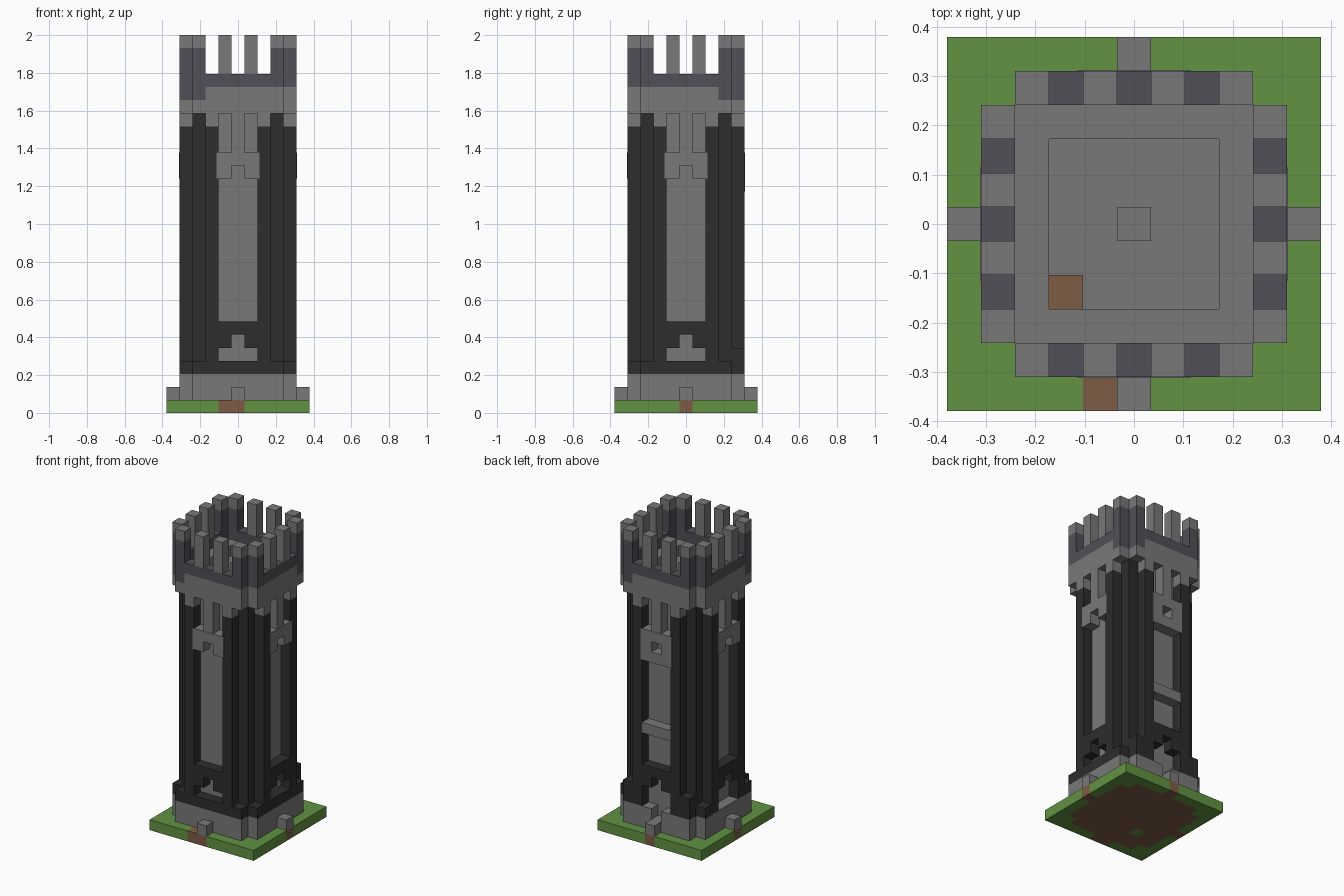
import bpy, bmesh
from mathutils import Matrix, Vector

if "Cube" in bpy.data.objects:
    bpy.data.objects.remove(bpy.data.objects["Cube"], do_unlink=True)

V = 2 / 29  # edge of one block


def material(name, r, g, b):
    m = bpy.data.materials.new(name)
    m.use_nodes = True
    m.diffuse_color = (r, g, b, 1)
    m.node_tree.nodes["Principled BSDF"].inputs["Base Color"].default_value = (r, g, b, 1)
    return m


STONE = material("grey stone", .19, .19, .19)
DARK = material("charcoal stone", .026, .026, .026)
SLATE = material("slate", .08, .08, .095)
GRASS = material("grass green", .122, .287, .055)
SOIL = material("soil brown", .205, .107, .061)


def finish(name, bm, *mats):
    me = bpy.data.meshes.new(name)
    bm.to_mesh(me)
    bm.free()
    ob = bpy.data.objects.new(name, me)
    for m in mats:
        me.materials.append(m)
    bpy.context.collection.objects.link(ob)
    return ob


def part(name, mat, boxes):
    """Boxes are (x0, x1, y0, y1, z0, z1, quarter turns) in block units."""
    bm = bmesh.new()
    for x0, x1, y0, y1, z0, z1, turn in boxes:
        lo, hi = Vector((x0, y0, z0)) * V, Vector((x1, y1, z1)) * V
        place = Matrix.Translation((lo + hi) / 2) @ Matrix.Diagonal((*(hi - lo), 1))
        bmesh.ops.create_cube(bm, size=1, matrix=Matrix.Rotation(turn * 1.5707963, 4, 'Z') @ place)
    return finish(name, bm, mat)


def block(half_x, half_y, z0, z1):
    return (-half_x, half_x, -half_y, half_y, z0, z1, 0)


def strip(x0, x1, z0, z1, turn, front=4.5):
    return (x0, x1, -front, -3.5, z0, z1, turn)


def pair(x0, x1, z0, z1, turn, front=4.5):
    return [strip(x0, x1, z0, z1, turn, front), strip(-x1, -x0, z0, z1, turn, front)]


SIDES = range(4)  # front, right-hand, back, left-hand
BACK = 2

# Ground slab: soil under the tower and paths, grass around
bm = bmesh.new()
bmesh.ops.create_grid(bm, x_segments=11, y_segments=11, size=5.5 * V)
for f in bm.faces:
    c = f.calc_center_median() / V
    i, j = round(c.x), round(c.y)
    a, b = sorted((abs(i), abs(j)))
    under = b <= 4 and a <= 3 and (i, j) != (-2, -2)
    path = (b == 5 and a == 0) or (i, j) == (-1, -5)
    f.material_index = int(under or path)
bmesh.ops.translate(bm, verts=bm.verts, vec=(0, 0, V))
ground = finish("ground", bm, GRASS, SOIL)
solid = ground.modifiers.new("thickness", 'SOLIDIFY')
solid.thickness = V
solid.offset = -1

# Plinth with a step on each side and a notch at the back door
plinth = [block(3.5, 3.5, 1, 3)]
band = []
for n in SIDES:
    if n == BACK:
        plinth += [strip(-3.5, 3.5, 1, 2, n)] + pair(.5, 3.5, 2, 3, n)
    else:
        plinth.append(strip(-3.5, 3.5, 1, 3, n))
    band += [strip(-3.5, 3.5, 3, 4, n)] if n < BACK else pair(1.5, 3.5, 3, 4, n)
part("plinth", STONE, plinth)
part("plinth_band", DARK, band)
part("steps", STONE, [(-.5, .5, -5.5, -4.5, 1, 2, n) for n in SIDES])
part("back_corner_blocks", DARK, pair(2.5, 3.5, 4, 5, BACK))

# Shaft: stone core, dark corner posts, pilasters and door frames
part("shaft_core", STONE, [block(3.5, 2.5, 3, 23), block(2.5, 3.5, 3, 23)])
part("corner_posts", DARK, [(2.5, 3.5, 2.5, 3.5, 3, 23, n) for n in SIDES])
pilasters, frames, corbels, windows = [], [], [], []
for n in SIDES:
    pilasters += pair(1.5, 2.5, 4, 22, n)
    frames += pair(.5, 1.5, 5, 6, n) + [strip(-1.5, 1.5, 6, 7, n)]
    corbels += pair(1.5, 2.5, 22, 23, n) + [strip(-.5, .5, 20, 23, n)]
    # Window surround, closed below only at the back
    sill = 17 if n == BACK else 18
    windows += pair(.5, 1.66, sill, 20, n, 4.53) + [strip(-.5, .5, 19, 20, n, 4.53)]
    if n == BACK:
        windows.append(strip(-.5, .5, 17, 18, n, 4.53))
part("pilasters", DARK, pilasters)
part("door_frames", DARK, frames)
part("corbels", STONE, corbels)
part("window_surrounds", STONE, windows)
part("back_ledge", STONE, [strip(-1.5, 1.5, 10, 11, BACK)])

# Crown: grey lower courses, slate parapet, battlements
lower, parapet, corner_merlons, caps, merlons = [], [], [], [], []
for n in SIDES:
    s = -1 if n % 2 == 0 else 1
    lower += [strip(-3.5, 3.5, 23, 24, n), strip(*sorted((-3.5 * s, 2.5 * s)), 24, 25, n)]
    parapet += [strip(*sorted((2.5 * s, 3.5 * s)), 24, 25, n), strip(-3.5, 3.5, 25, 26, n)]
    corner_merlons += pair(2.5, 3.5, 26, 28, n)
    caps += pair(2.5, 3.5, 28, 29, n)
    merlons += pair(.5, 1.5, 26, 29, n)
part("crown_base", STONE, lower)
part("parapet", SLATE, parapet)
part("corner_merlons", SLATE, corner_merlons)
part("corner_merlon_caps", STONE, caps)
part("middle_merlons", STONE, merlons)

# Roof floor with a raised walkway, centre block and hatch
part("roof_floor", STONE, [block(3.5, 3.5, 23, 24), block(.5, .5, 24, 25)])
part("roof_walkway", STONE, [(-3.5, 2.5, -3.5, -2.5, 24, 25, n) for n in SIDES])
part("hatch", SOIL, [(-2.5, -1.5, -2.5, -1.5, 24, 24.08, 0)])
